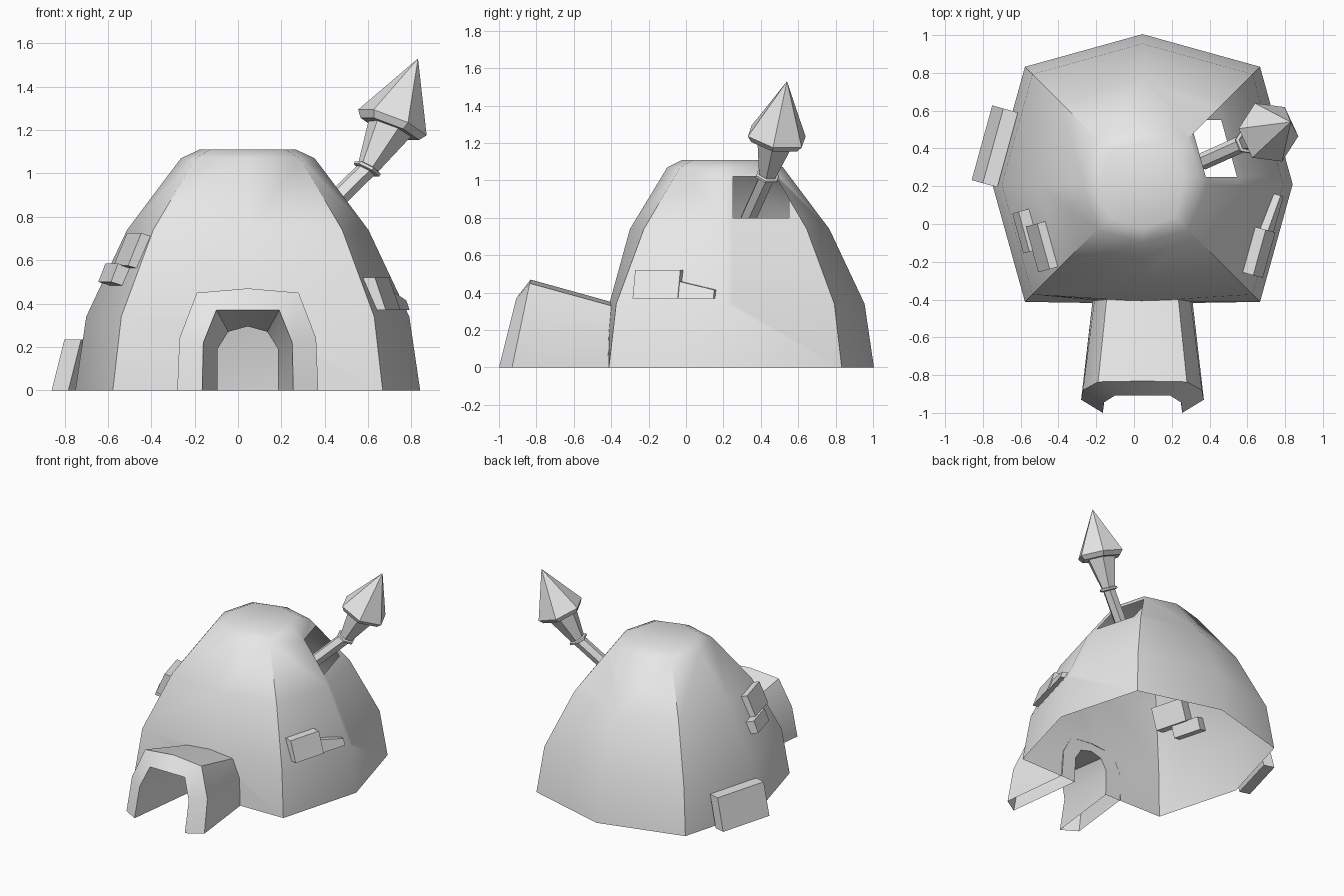
import bpy, bmesh, math
from mathutils import Vector, Matrix

if "Cube" in bpy.data.objects:
    bpy.data.objects.remove(bpy.data.objects["Cube"])

GREY = (0.8, 0.8, 0.8, 1)
mat = bpy.data.materials.new("plain_grey")
mat.use_nodes = True
mat.diffuse_color = GREY
mat.node_tree.nodes["Principled BSDF"].inputs["Base Color"].default_value = GREY

CX, CY = 0.045, 0.21  # dome centre


def finish(bm, name, smooth=32):
    bmesh.ops.recalc_face_normals(bm, faces=bm.faces)
    me = bpy.data.meshes.new(name)
    bm.to_mesh(me)
    bm.free()
    me.materials.append(mat)
    ob = bpy.data.objects.new(name, me)
    bpy.context.collection.objects.link(ob)
    bpy.ops.object.select_all(action='DESELECT')
    ob.select_set(True)
    bpy.context.view_layer.objects.active = ob
    bpy.ops.object.shade_smooth_by_angle(angle=math.radians(smooth))
    return ob


def loft(bm, rings, closed=True, skip=()):
    """Bridge rings of points with quads; skip holds (ring, side) pairs."""
    vs = [[bm.verts.new(p) for p in r] for r in rings]
    n = len(vs[0])
    for i in range(len(vs) - 1):
        for k in range(n if closed else n - 1):
            if (i, k) not in skip:
                j = (k + 1) % n
                bm.faces.new((vs[i][k], vs[i][j], vs[i + 1][j], vs[i + 1][k]))
    return vs


def arch(half, y0, slope):
    """Mirror a half arch (half width, height) on the plane y = y0 + slope * z."""
    pts = [(-w, z) for w, z in half] + [(w, z) for w, z in half[-2::-1]]
    return [Vector((CX + x, y0 + slope * z, z)) for x, z in pts]


# Entrance tunnel: outer shell, bevelled front rim and inner liner
outer_back = arch([(.265, 0), (.255, .2), (.19, .33), (0, .35)], -.41, .03)
outer_front = arch([(.325, 0), (.315, .24), (.235, .45), (0, .47)], -.93, .21)
inner_front = arch([(.21, 0), (.205, .22), (.145, .37), (0, .37)], -1.0, .25)
inner_back = arch([(.14, 0), (.14, .19), (.09, .27), (0, .295)], -.42, .03)
bm = bmesh.new()
loft(bm, [outer_back, outer_front, inner_front, inner_back], closed=False)
finish(bm, "entrance_tunnel")

# Dome: squarish eight-sided shell with a flattened front and open base
levels = [(0, 1, -.42), (.34, .937, -.41), (.74, .70, -.30), (1.07, .388, -.10), (1.11, .28, -.02)]
rings = []
for z, s, front_y in levels:
    ring = []
    for k in range(8):
        r = s * (.88 if k % 2 else .795)
        a = k * math.pi / 4
        ring.append(Vector((CX + r * math.cos(a), CY + r * math.sin(a), z)))
    ring[6].y = front_y
    rings.append(ring)
bm = bmesh.new()
vs = loft(bm, rings, skip=((0, 5), (0, 6)))
bm.faces.new(vs[-1])
# front wall around the doorway
door = [bm.verts.new(p) for p in inner_back]
bm.verts.remove(vs[0][6])
bm.faces.new([vs[0][5]] + door + [vs[0][7], vs[1][7], vs[1][6], vs[1][5]])
bmesh.ops.recalc_face_normals(bm, faces=bm.faces)


# chimney opening in the left wall
def wall_faces():
    bm.normal_update()
    return [f for f in bm.faces if f.normal.x > .4 and f.normal.z < .95
            and f.calc_center_median().y > .1 and f.calc_center_median().z > .5]


for co, no in (((0, .25, 0), (0, 1, 0)), ((0, .55, 0), (0, 1, 0)),
               ((0, 0, .8), (0, 0, 1)), ((0, 0, 1.02), (0, 0, 1))):
    fs = wall_faces()
    es = {e for f in fs for e in f.edges}
    pts = {v for f in fs for v in f.verts}
    bmesh.ops.bisect_plane(bm, geom=fs + list(es) + list(pts), plane_co=co, plane_no=no)
hole = [f for f in wall_faces()
        if .25 < f.calc_center_median().y < .55 and .8 < f.calc_center_median().z < 1.02]
bmesh.ops.delete(bm, geom=hole, context='FACES')
finish(bm, "dome")


# Chimney parts: stacks of hexagons along an axis
def hex_stack(name, start, end, sections):
    start, end = Vector(start), Vector(end)
    axis = end - start
    q = axis.to_track_quat('Z', 'Y')
    rings = [[start + axis * t + q @ Vector((r * math.cos(k * math.pi / 3), r * math.sin(k * math.pi / 3), 0))
              for k in range(6)] for t, r in sections]
    bm = bmesh.new()
    vs = loft(bm, rings)
    bm.faces.new(vs[0])
    bm.faces.new(vs[-1])
    bmesh.ops.remove_doubles(bm, verts=bm.verts, dist=.0005)
    return finish(bm, name)


collar = (.595, .435, 1.02)
cap_base = (.712, .485, 1.235)
hex_stack("chimney_pipe", (.36, .33, .79), collar, [(0, .045), (1, .045)])
hex_stack("chimney_collar", collar, cap_base, [(-.04, .055), (-.02, .067), (.03, .067), (.05, .055)])
hex_stack("chimney_flare", collar, cap_base, [(0, .048), (.95, .11)])
hex_stack("chimney_cap", cap_base, (.83, .54, 1.53), [(-.1, .145), (0, .17), (1, .0001)])


# Blocks set into the walls, placed by the middle of their outer bottom edge
def block(name, base, size, yaw, lean, rise=0, taper=1):
    n = Vector((math.cos(math.radians(yaw)), math.sin(math.radians(yaw)), 0))
    up = Vector((0, 0, 1))
    tangent = up.cross(n)
    depth, length, height = size
    bm = bmesh.new()
    bmesh.ops.create_cube(bm, size=1)
    for v in bm.verts:
        x, y, z = v.co.x - .5, v.co.y, v.co.z + .5
        if y > 0:
            z *= taper
        v.co = (Vector(base) + (n + up * rise) * depth * x
                + tangent * length * y + (up - n * lean) * height * z)
    return finish(bm, name)


block("right_ground_block", (-.805, .43, 0), (.08, .41, .235), 164.6, .26)
block("right_upper_block", (-.54, -.135, .575), (.12, .25, .15), 195.4, .42, .3)
block("right_lower_block", (-.615, -.05, .50), (.12, .22, .085), 195.4, .4, .3)
block("left_large_block", (.715, -.165, .37), (.13, .25, .15), -15.4, .35)
block("left_small_block", (.765, .05, .37), (.12, .20, .09), -15.4, .35, taper=.5)
